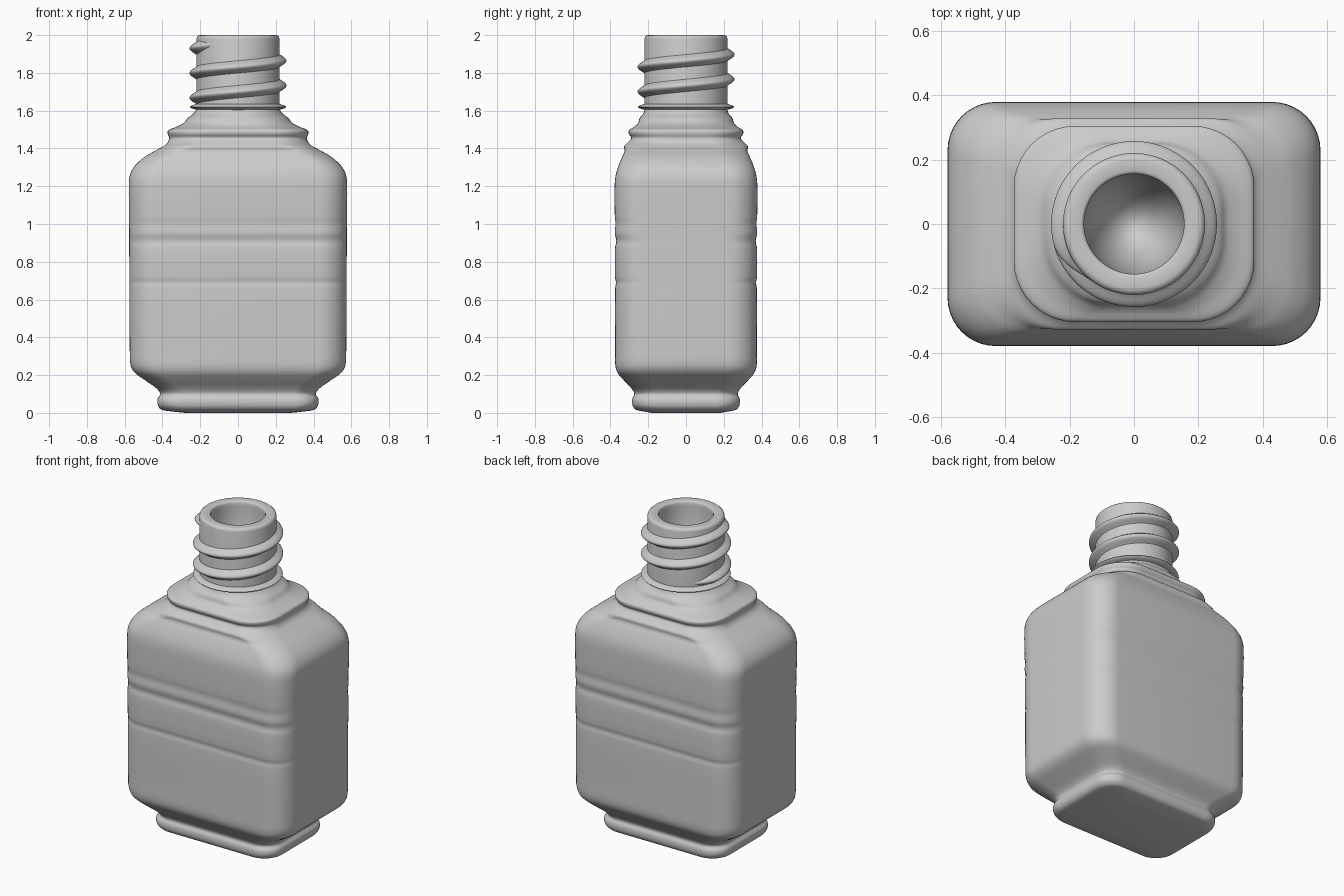
import bpy, bmesh
from math import sin, cos, pi

if "Cube" in bpy.data.objects:
    bpy.data.objects.remove(bpy.data.objects["Cube"])


def make_object(name, rings, closed=True, cap_start=False, cap_end=False, angle=0.9):
    """Skin a list of equal-length vertex rings."""
    bm = bmesh.new()
    vs = [[bm.verts.new(p) for p in ring] for ring in rings]
    n = len(vs[0])
    for a, b in zip(vs, vs[1:]):
        for i in range(n if closed else n - 1):
            j = (i + 1) % n
            bm.faces.new((a[i], a[j], b[j], b[i]))
    if cap_start:
        bm.faces.new(vs[0][::-1])
    if cap_end:
        bm.faces.new(vs[-1])
    bmesh.ops.recalc_face_normals(bm, faces=bm.faces)
    me = bpy.data.meshes.new(name)
    bm.to_mesh(me)
    bm.free()
    ob = bpy.data.objects.new(name, me)
    bpy.context.collection.objects.link(ob)
    bpy.ops.object.select_all(action='DESELECT')
    bpy.context.view_layer.objects.active = ob
    ob.select_set(True)
    bpy.ops.object.shade_smooth_by_angle(angle=angle)
    return ob


def rounded_rect(z, hx, hy, r, n=10):
    pts = []
    for k, (sx, sy) in enumerate(((1, 1), (-1, 1), (-1, -1), (1, -1))):
        for i in range(n + 1):
            a = (k + i / n) * pi / 2
            pts.append((sx * (hx - r) + r * cos(a), sy * (hy - r) + r * sin(a), z))
    return pts


def smooth_keys(keys, steps=4):
    """Catmull-Rom interpolation through section keys."""
    out = []
    for i in range(len(keys) - 1):
        p1, p2 = keys[i], keys[i + 1]
        p0, p3 = keys[max(i - 1, 0)], keys[min(i + 2, len(keys) - 1)]
        h = p2[0] - p1[0]
        for s in range(steps):
            t = s / steps
            row = [p1[0] + h * t]
            for a, b, c, d, in zip(p0[1:], p1[1:], p2[1:], p3[1:]):
                m1 = (c - a) / (p2[0] - p0[0]) * h
                m2 = (d - b) / (p3[0] - p1[0]) * h
                row.append((2*t**3 - 3*t*t + 1) * b + (t**3 - 2*t*t + t) * m1
                           + (3*t*t - 2*t**3) * c + (t**3 - t*t) * m2)
            out.append(row)
    return out + [list(keys[-1])]


def lathe(name, profile, n=64, **kw):
    rings = [[(r * cos(2*pi*i/n), r * sin(2*pi*i/n), z) for i in range(n)]
             for r, z in profile]
    return make_object(name, rings, **kw)


# Bottle body: z, half width, half depth, corner radius
body = [
    (0.000, 0.28, 0.18, 0.10), (0.012, 0.385, 0.25, 0.11), (0.022, 0.412, 0.272, 0.12),
    (0.045, 0.425, 0.284, 0.12), (0.075, 0.425, 0.284, 0.12), (0.10, 0.412, 0.274, 0.12),
    (0.13, 0.432, 0.289, 0.12), (0.17, 0.488, 0.327, 0.13), (0.21, 0.544, 0.361, 0.14),
    (0.25, 0.568, 0.374, 0.15), (0.32, 0.573, 0.375, 0.15), (0.66, 0.575, 0.375, 0.15),
    (0.69, 0.575, 0.371, 0.15), (0.72, 0.575, 0.376, 0.15), (0.87, 0.576, 0.376, 0.15),
    (0.91, 0.576, 0.369, 0.15), (0.95, 0.576, 0.377, 0.15), (1.0, 0.577, 0.373, 0.15),
    (1.04, 0.577, 0.377, 0.15), (1.2, 0.578, 0.378, 0.15), (1.26, 0.572, 0.372, 0.15),
    (1.31, 0.545, 0.357, 0.15), (1.355, 0.495, 0.338, 0.15), (1.385, 0.445, 0.325, 0.16),
    (1.412, 0.395, 0.327, 0.17), (1.43, 0.374, 0.310, 0.18), (1.455, 0.365, 0.290, 0.18),
    (1.478, 0.372, 0.303, 0.19), (1.498, 0.367, 0.300, 0.19), (1.515, 0.325, 0.273, 0.20),
    (1.535, 0.288, 0.254, 0.20), (1.56, 0.267, 0.246, 0.21), (1.585, 0.236, 0.226, 0.21),
    (1.61, 0.218, 0.218, 0.21)]
make_object("bottle_body", [rounded_rect(*k) for k in smooth_keys(body)],
            cap_start=True, cap_end=True, angle=1.2)

# Neck tube with rounded lip and a hollow bore
neck = [(0.22, 1.56), (0.22, 1.98), (0.217, 1.991), (0.209, 1.998), (0.20, 2.0),
        (0.165, 2.0), (0.158, 1.997), (0.155, 1.99)]
neck += [(0.155 * cos(a), 1.97 - 0.36 * sin(a)) for a in
         [i * pi / 2 / 16 for i in range(16)]]
neck.append((0.003, 1.61))
lathe("neck", neck, cap_end=True)

# Thin collar ring under the thread
lathe("collar_ring", [(0.21, 1.602), (0.235, 1.609), (0.251, 1.615), (0.255, 1.62),
                      (0.251, 1.625), (0.235, 1.631), (0.21, 1.638)], angle=1.2)

# Screw thread: bump swept along a rising helix, fading at both ends
turns = []
start, end, count = 0.75 * pi, 5.3 * pi, 220
for i in range(count + 1):
    a = start + (end - start) * i / count
    z = 1.668 + (a - pi) / (2 * pi) * 0.131
    fade = min(1, (a - start) / 0.7, (end - a) / 0.7)
    fade = fade * fade * (3 - 2 * fade)
    ring = []
    for k in range(13):
        u = -1 + k / 6
        r = 0.215 + (0.005 + 0.037 * fade) * cos(u * pi / 2) ** 1.3 if abs(u) < 1 else 0.215
        ring.append((r * cos(a), r * sin(a), z + 0.037 * u * (0.4 + 0.6 * fade)))
    turns.append(ring)
make_object("screw_thread", turns, closed=False, angle=1.2)
